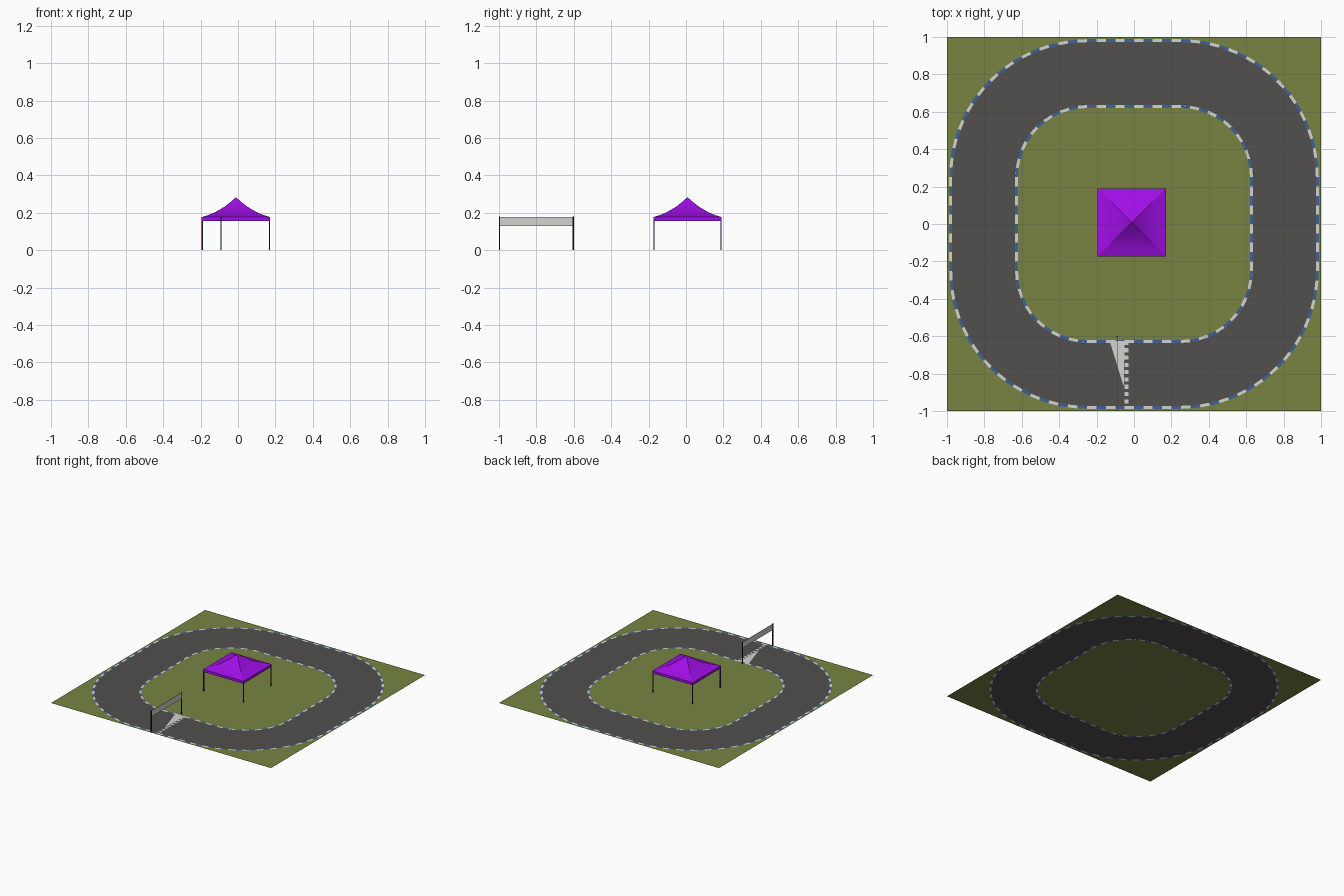
import bpy, bmesh, math

if "Cube" in bpy.data.objects:
    bpy.data.objects.remove(bpy.data.objects["Cube"])


def material(name, rgb):
    m = bpy.data.materials.new(name)
    lin = [(c / 255 / 12.92 if c < 11 else ((c / 255 + 0.055) / 1.055) ** 2.4) for c in rgb]
    m.diffuse_color = (*lin, 1)
    m.use_nodes = True
    m.node_tree.nodes["Principled BSDF"].inputs["Base Color"].default_value = m.diffuse_color
    return m


grass = material("grass green", (120, 132, 66))
asphalt = material("asphalt grey", (82, 78, 78))
white = material("off white", (212, 212, 208))
blue = material("kerb blue", (62, 98, 150))
purple = material("canopy purple", (160, 14, 230))
dark_purple = material("leg purple", (80, 15, 110))
black = material("post black", (22, 22, 24))


def make(name, verts, faces, mats, rule=None):
    me = bpy.data.meshes.new(name)
    me.from_pydata(verts, [], faces)
    for m in mats:
        me.materials.append(m)
    if rule:
        for p in me.polygons:
            p.material_index = rule(p.index)
    ob = bpy.data.objects.new(name, me)
    bpy.context.collection.objects.link(ob)
    return ob


def box(name, x0, x1, y0, y1, z0, z1, mat):
    v = [(x, y, z) for z in (z0, z1) for x, y in ((x0, y0), (x1, y0), (x1, y1), (x0, y1))]
    f = [(3, 2, 1, 0), (4, 5, 6, 7)] + [(i, (i + 1) % 4, (i + 1) % 4 + 4, i + 4) for i in range(4)]
    return make(name, v, f, [mat])


def ring(r, ns, nc, c=0.25):
    """Rounded square: corner radius r about (+-c, +-c), ns steps per straight, nc per corner."""
    pts = []
    for q in range(4):
        ca, sa = (1, 0, -1, 0)[q], (0, 1, 0, -1)[q]
        side = [(c + r, -c + 2 * c * i / ns) for i in range(ns)]
        side += [(c + r * math.cos(a), c + r * math.sin(a))
                 for a in (math.pi / 2 * i / nc for i in range(nc))]
        pts += [(x * ca - y * sa, x * sa + y * ca, 0) for x, y in side]
    return pts


def strip(name, outer, inner, mats, rule=None):
    n = len(outer)
    faces = [(i, (i + 1) % n, n + (i + 1) % n, n + i) for i in range(n)]
    return make(name, outer + inner, faces, mats, rule)


# Ground: grass, kerbs and track as flat bands side by side
OUT, INN = (10, 22), (10, 12)
edge = ring(0.738, *OUT)
square = [(x / max(abs(x), abs(y)), y / max(abs(x), abs(y)), 0) for x, y, z in edge]
strip("outer_grass", square, edge, [grass])
strip("outer_kerb", edge, ring(0.722, *OUT), [white, blue], lambda i: i % 2)
strip("track", ring(0.722, *OUT), ring(0.386, *OUT), [asphalt])
strip("inner_kerb", ring(0.386, *INN), ring(0.370, *INN), [white, blue], lambda i: i % 2)
infield = ring(0.370, *INN)
make("infield_grass", infield, [tuple(range(len(infield)))], [grass])

# Start line: painted wedge with a checked edge
make("start_wedge", [(-0.13, -0.625, 0.002), (-0.055, -0.87, 0.002), (-0.05, -0.625, 0.002)],
     [(0, 1, 2)], [white])
v, f = [], []
for i in range(9):
    y = -0.625 - i * 0.039
    v += [(x, yy, 0.002) for x, yy in ((-0.05, y - 0.022), (-0.03, y - 0.022), (-0.03, y), (-0.05, y))]
    f.append(tuple(range(4 * i, 4 * i + 4)))
make("start_checks", v, f, [white])

# Start gate: two posts and a banner across the track
for name, y in (("inner_gate_post", -0.603), ("outer_gate_post", -0.997)):
    box(name, -0.093, -0.087, y - 0.003, y + 0.003, 0, 0.18, black)
box("gate_banner", -0.092, -0.088, -0.994, -0.606, 0.13, 0.178, white)

# Tent canopy: concave four-sided roof with a hanging valance
CX, CY = -0.011, 0.008
profile = [(0.183, 0.156), (0.183, 0.177), (0.15, 0.187), (0.118, 0.2),
           (0.086, 0.217), (0.055, 0.237), (0.026, 0.26), (0.008, 0.276)]
verts = [(CX + sx * h, CY + sy * h, z) for h, z in profile
         for sx, sy in ((-1, -1), (1, -1), (1, 1), (-1, 1))]
faces = [(4 * k + i, 4 * k + (i + 1) % 4, 4 * k + 4 + (i + 1) % 4, 4 * k + 4 + i)
         for k in range(len(profile) - 1) for i in range(4)]
tip = len(verts)
verts.append((CX, CY, 0.282))
faces += [(tip - 4 + i, tip - 4 + (i + 1) % 4, tip) for i in range(4)]
canopy = make("tent_canopy", verts, faces, [purple])
bpy.context.view_layer.objects.active = canopy
canopy.select_set(True)
bpy.ops.object.shade_smooth_by_angle(angle=math.radians(20))

# Tent legs
for sx, nx in ((-1, "left"), (1, "right")):
    for sy, ny in ((-1, "front"), (1, "back")):
        x, y = CX + sx * 0.18, CY + sy * 0.18
        box(f"{ny}_{nx}_tent_leg", x - 0.003, x + 0.003, y - 0.003, y + 0.003, 0, 0.17, dark_purple)
